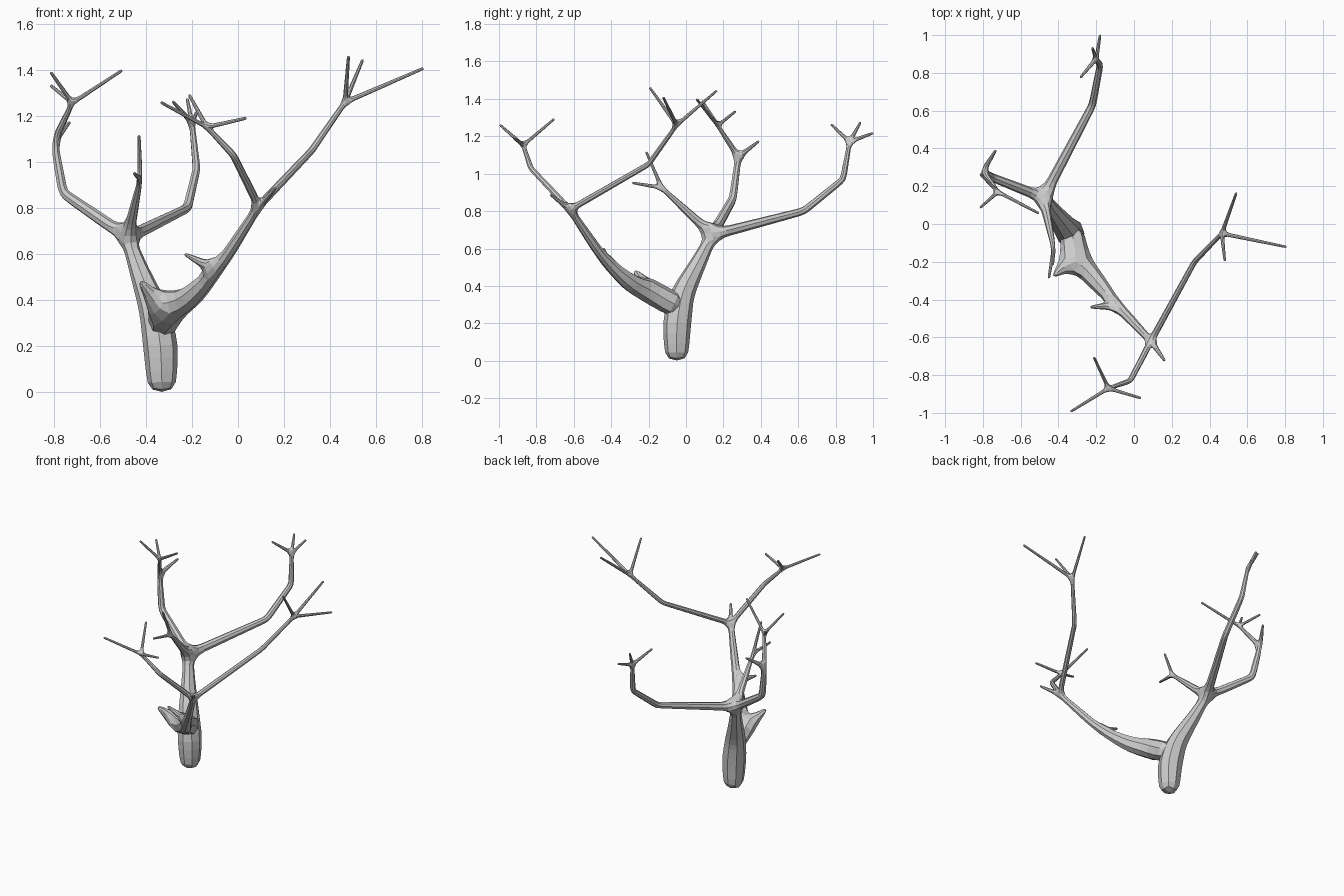
import bpy
from mathutils import Vector

if "Cube" in bpy.data.objects:
    bpy.data.objects.remove(bpy.data.objects["Cube"])

def skin_object(name, nodes, edges):
    """Low-poly branching tube: nodes are {key: (x, y, z, radius)}."""
    keys = list(nodes)
    mesh = bpy.data.meshes.new(name)
    mesh.from_pydata([nodes[k][:3] for k in keys],
                     [(keys.index(a), keys.index(b)) for a, b in edges], [])
    obj = bpy.data.objects.new(name, mesh)
    bpy.context.collection.objects.link(obj)
    bpy.context.view_layer.objects.active = obj
    skin = obj.modifiers.new("Skin", 'SKIN')
    skin.use_smooth_shade = False
    skin.branch_smoothing = 0.3
    for i, k in enumerate(keys):
        v = mesh.skin_vertices[0].data[i]
        v.radius = (nodes[k][3], nodes[k][3])
        v.use_root = (i == 0)
    obj.modifiers.new("Subdivision", 'SUBSURF').levels = 1
    obj.modifiers["Subdivision"].render_levels = 1
    return obj

def build(name, chains, twigs, twig_radius=0.007):
    """Chains list nodes in order; a bare string refers to an earlier node."""
    nodes, edges = {}, []
    for chain in chains:
        prev = None
        for item in chain:
            key = item if isinstance(item, str) else item[0]
            if not isinstance(item, str):
                nodes[key] = item[1:]
            if prev:
                edges.append((prev, key))
            prev = key
    for root, tips in twigs.items():
        for n, tip in enumerate(tips):
            key = f"{root}_twig{n}"
            tip = Vector(tip)
            # Subdivision pulls the ends in a little, so overshoot
            tip += (tip - Vector(nodes[root][:3])).normalized() * 0.009
            nodes[key] = (*tip, twig_radius)
            edges.append((root, key))
    return skin_object(name, nodes, edges)

# Main trunk with its three upper boughs
build("trunk", [
    [("base", -.33, -.05, -.006, .065), ("low", -.335, -.05, .20, .084),
     ("mid", -.365, -.02, .36, .07), ("high", -.43, .07, .53, .046),
     ("fork", -.48, .14, .672, .032)],
    ["fork", ("l1", -.76, .25, .865, .024), ("l2", -.80, .28, 1.09, .018),
     ("left", -.72, .17, 1.257, .011)],
    ["fork", ("b1", -.22, .63, .80, .022), ("b2", -.18, .84, .97, .019),
     ("back", -.20, .875, 1.17, .013)],
    ["fork", ("front", -.425, -.13, .925, .012)],
], {
    "l2": [(-.735, .385, 1.17)],
    "left": [(-.51, .06, 1.395), (-.81, .09, 1.385), (-.81, .26, 1.33)],
    "back": [(-.28, .78, 1.26), (-.22, .93, 1.27), (-.18, .995, 1.215)],
    "front": [(-.45, -.28, .95), (-.43, -.21, 1.11)],
})

# Side limb leaning forward, with a stub horn and two boughs
build("side_limb", [
    [("root", -.33, -.03, .285, .075), ("bulge", -.315, -.17, .35, .08),
     ("m1", -.21, -.29, .41, .055), ("m2", -.09, -.43, .528, .032),
     ("fork", .09, -.62, .808, .019)],
    ["bulge", ("horn", -.425, -.275, .482, .01)],
    ["fork", ("f1", -.02, -.83, 1.03, .016), ("front", -.135, -.87, 1.152, .011)],
    ["fork", ("r1", .32, -.20, 1.05, .016), ("right", .465, -.05, 1.26, .012)],
], {
    "m2": [(-.225, -.44, .597)],
    "fork": [(.16, -.72, .885)],
    "front": [(-.21, -.71, 1.288), (-.33, -.99, 1.257), (.03, -.92, 1.19)],
    "right": [(.48, -.19, 1.455), (.54, .16, 1.44), (.80, -.12, 1.405)],
})
